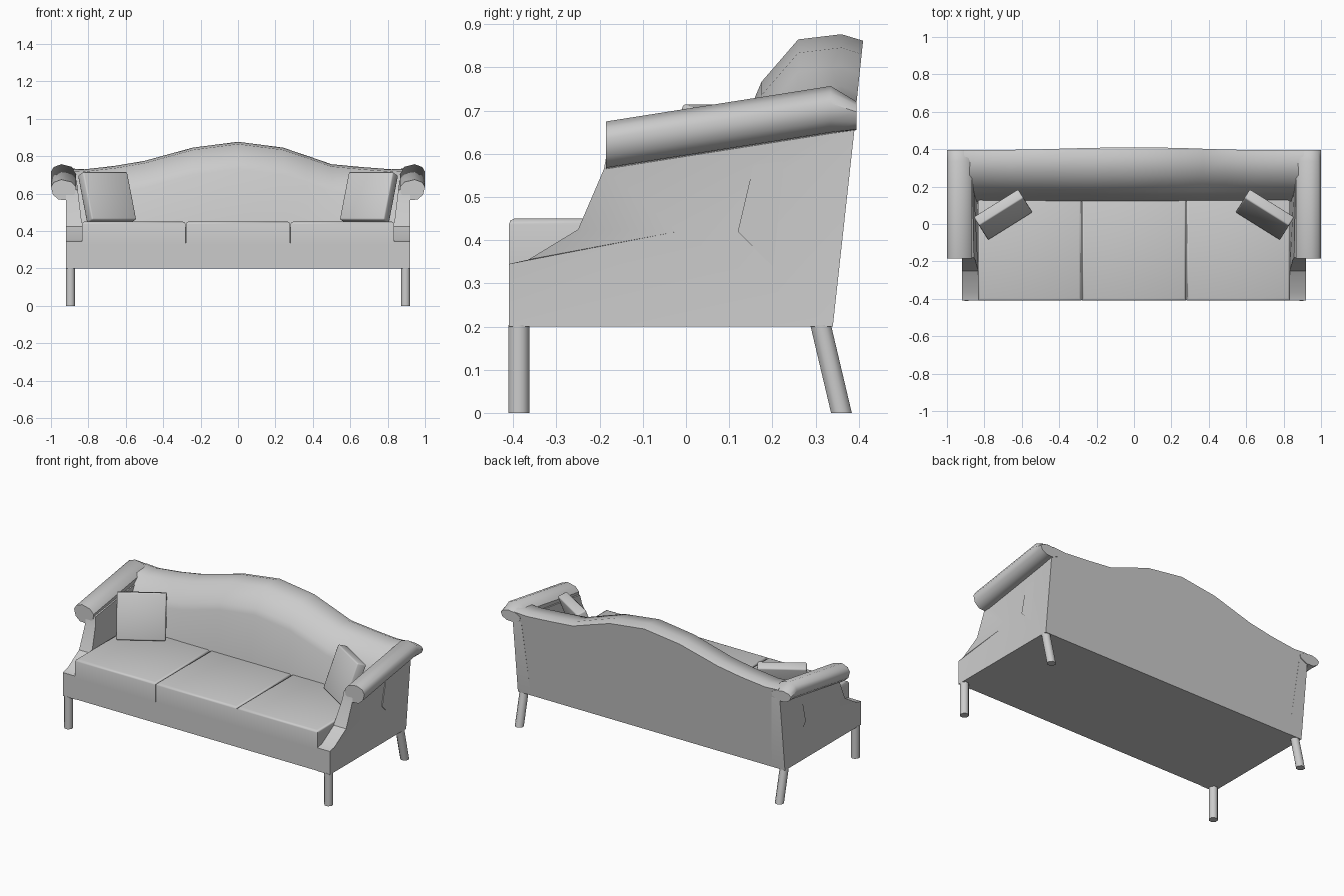
import bpy, bmesh, math
from mathutils import Matrix, Vector

cube = bpy.data.objects.get("Cube")
if cube:
    bpy.data.objects.remove(cube, do_unlink=True)

# One upholstery colour
grey = bpy.data.materials.new("plain_grey")
grey.use_nodes = True
shade = (0.6, 0.6, 0.6, 1)
grey.diffuse_color = shade
grey.node_tree.nodes["Principled BSDF"].inputs["Base Color"].default_value = shade


def finish(name, bm, angle=40):
    """Turn a bmesh into a shaded object."""
    mesh = bpy.data.meshes.new(name)
    bm.to_mesh(mesh)
    bm.free()
    mesh.materials.append(grey)
    mesh.shade_smooth()
    mesh.set_sharp_from_angle(angle=math.radians(angle))
    obj = bpy.data.objects.new(name, mesh)
    bpy.context.collection.objects.link(obj)
    return obj


def loft(rings):
    """Skin matching rings of points and cap both ends."""
    bm = bmesh.new()
    rows = [[bm.verts.new(p) for p in ring] for ring in rings]
    count = len(rows[0])
    for a, b in zip(rows, rows[1:]):
        for i in range(count):
            j = (i + 1) % count
            bm.faces.new((a[i], a[j], b[j], b[i]))
    bm.faces.new(rows[0][::-1])
    bm.faces.new(rows[-1])
    bmesh.ops.recalc_face_normals(bm, faces=bm.faces)
    return bm


def box(lo, hi):
    bm = bmesh.new()
    lo, hi = Vector(lo), Vector(hi)
    bmesh.ops.create_cube(bm, size=1, matrix=Matrix.Translation((lo + hi) / 2)
                          @ Matrix.Diagonal((*(hi - lo), 1)))
    return bm


# Camel back: one profile carried along the crest
def rear_y(z):
    return 0.34 + 0.106 * (z - 0.2)


def back_profile(x, top):
    points = [(0.12, 0.42), (0.16, top - 0.145), (0.175, top - 0.11),
              (0.26, top - 0.012), (0.36, top),
              (rear_y(top - 0.015), top - 0.015), (0.34, 0.2)]
    return [(x, y, z) for y, z in points]


crest = [(-0.91, 0.735), (-0.82, 0.73), (-0.66, 0.748), (-0.5, 0.775),
         (-0.24, 0.846), (0, 0.877), (0.24, 0.846), (0.37, 0.802),
         (0.5, 0.757), (0.66, 0.742), (0.82, 0.73), (0.91, 0.735)]
finish("camel_back", loft([back_profile(x, z) for x, z in crest]), 45)

# Seat base, closed underneath
finish("seat_base", box((-0.85, -0.407, 0.2), (0.85, 0.339, 0.335)))

# Three seat cushions with softened top edges
edges = [-0.836, -0.28, 0.28, 0.836]
for name, x0, x1 in zip(("right", "middle", "left"), edges, edges[1:]):
    bm = box((x0 + 0.001, -0.41, 0.332), (x1 - 0.001, 0.15, 0.45))
    rim = [e for e in bm.edges if all(v.co.z > 0.4 for v in e.verts)]
    bmesh.ops.bevel(bm, geom=rim, offset=0.013, segments=2, affect='EDGES', profile=0.5)
    finish(name + "_seat_cushion", bm, 50)

# Parts repeated on both sides
panel = [(-0.41, 0.2), (-0.41, 0.345), (-0.365, 0.355), (-0.25, 0.425),
         (-0.19, 0.565), (-0.18, 0.62), (0.385, 0.69), (0.39, 0.655), (0.34, 0.2)]
roll = [(0.87, 0.6), (0.915, 0.565), (0.96, 0.568), (0.99, 0.595), (1.0, 0.635),
        (0.985, 0.66), (0.945, 0.675), (0.89, 0.662), (0.865, 0.635)]

for side, s in (("left", 1), ("right", -1)):
    # Arm panel: dished outside, leaning outward inside
    outer = [(s * 0.92, y, z) for y, z in panel]
    inner = [(s * (0.83 + 0.12 * max(0, z - 0.4)), y, z) for y, z in panel]
    bm = loft([outer, inner])
    outside = [f for f in bm.faces if f.normal.x * s > 0.99]
    dish = bmesh.ops.poke(bm, faces=outside)["verts"]
    for v in dish:
        v.co = (s * 0.895, -0.02, 0.42)
    finish(side + "_arm_panel", bm, 30)

    # Rolled arm top, rising toward the back and tucked in at its end
    finish(side + "_arm_roll", loft([
        [(s * x, -0.185, z) for x, z in roll],
        [(s * x, 0.335, z + 0.082) for x, z in roll],
        [(s * x, 0.395, 0.655 + 0.6 * (z - 0.565)) for x, z in roll]]), 50)

    # Legs: straight in front, raked behind
    for place, top_y, foot_y in (("front", -0.387, -0.387), ("back", 0.312, 0.36)):
        rings = []
        for y, z in ((foot_y, 0), (top_y, 0.203)):
            turns = [math.pi * (k + 0.5) / 4 for k in range(8)]
            rings.append([(s * 0.896 + 0.026 * math.cos(t),
                           y + 0.026 * math.sin(t), z) for t in turns])
        finish(f"{side}_{place}_leg", loft(rings), 50)

    # Throw pillow leaning into the corner
    bm = box((-0.14, -0.03, -0.136), (0.14, 0.03, 0.136))
    bmesh.ops.bevel(bm, geom=bm.edges[:], offset=0.008, segments=2,
                    affect='EDGES', profile=0.5)
    pillow = finish(side + "_pillow", bm, 50)
    pillow.location = (s * 0.7, 0.05, 0.579)
    pillow.rotation_euler = (math.radians(-20), 0, math.radians(-32 * s))
